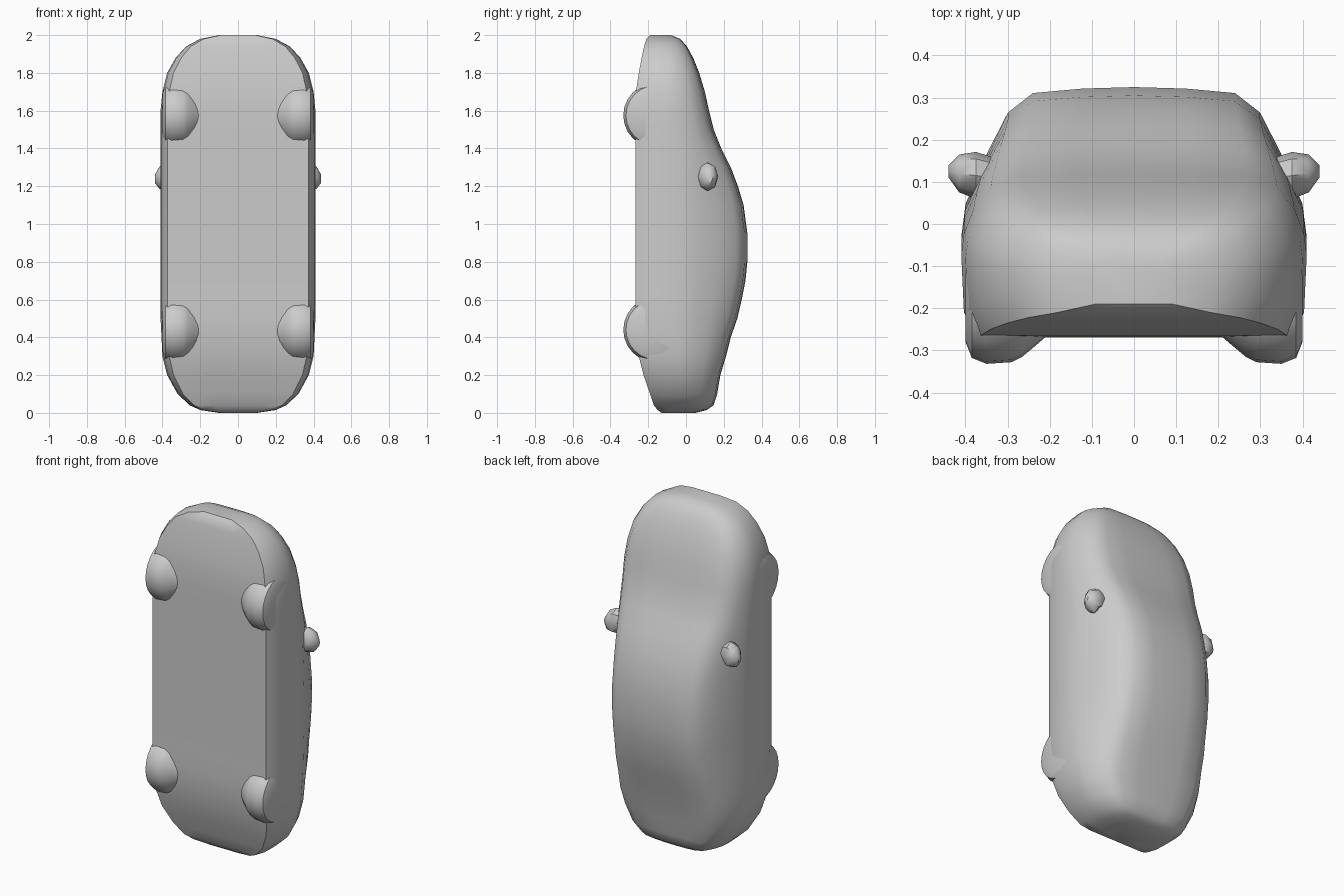
import bpy, math

if "Cube" in bpy.data.objects:
    bpy.data.objects.remove(bpy.data.objects["Cube"])

paint = bpy.data.materials.new("plain grey")
paint.diffuse_color = (0.6, 0.6, 0.6, 1)
paint.use_nodes = True
paint.node_tree.nodes["Principled BSDF"].inputs["Base Color"].default_value = paint.diffuse_color


def loft(name, rings):
    """Skin equal-length closed rings and cap both ends."""
    n = len(rings[0])
    verts = [p for r in rings for p in r]
    faces = [(i * n + j, i * n + (j + 1) % n, (i + 1) * n + (j + 1) % n, (i + 1) * n + j)
             for i in range(len(rings) - 1) for j in range(n)]
    faces += [tuple(reversed(range(n))), tuple(range(len(verts) - n, len(verts)))]
    me = bpy.data.meshes.new(name)
    me.from_pydata(verts, [], faces)
    return finish(name, me)


def finish(name, me, angle=40):
    ob = bpy.data.objects.new(name, me)
    bpy.context.collection.objects.link(ob)
    me.materials.append(paint)
    bpy.ops.object.select_all(action='DESELECT')
    ob.select_set(True)
    bpy.context.view_layer.objects.active = ob
    bpy.ops.object.mode_set(mode='EDIT')
    bpy.ops.mesh.select_all(action='SELECT')
    bpy.ops.mesh.normals_make_consistent(inside=False)
    bpy.ops.object.mode_set(mode='OBJECT')
    bpy.ops.object.shade_smooth_by_angle(angle=math.radians(angle))
    return ob


# Body stations from tail to nose: z, half width, underside y, upper y
stations = [
    (0.0, .10, -.13, .05), (.015, .20, -.15, .11), (.04, .255, -.17, .145), (.10, .32, -.19, .165),
    (.20, .375, -.225, .182), (.30, .40, -.25, .212), (.40, .405, -.265, .237),
    (.50, .41, -.27, .272), (.60, .41, -.268, .295), (.70, .41, -.268, .315),
    (.80, .41, -.268, .325), (.95, .41, -.268, .325), (1.10, .41, -.268, .305),
    (1.20, .41, -.268, .275), (1.30, .41, -.268, .237), (1.40, .41, -.268, .187),
    (1.50, .41, -.268, .147), (1.60, .41, -.268, .122), (1.70, .40, -.265, .10),
    (1.80, .375, -.25, .07), (1.88, .33, -.235, .038), (1.94, .275, -.222, .005),
    (1.98, .20, -.21, -.03), (2.0, .10, -.19, -.08)]

# Upper cross-sections as (width share, height share): rounded cabin and fuller hood
cabin = [(1, 0), (.975, .22), (.85, .56), (.73, .83), (.585, .96), (.3, .99), (0, 1)]
hood = [(1, 0), (.985, .25), (.93, .55), (.83, .82), (.66, .95), (.35, .99), (0, 1)]


def body_ring(z, w, low, top):
    shoulder = min(-.03, (low + top) / 2)
    sill = low + min(.06, .4 * (shoulder - low))
    c = min(1, max(0, (top - .13) / .17))
    half = [(0, low), (.5 * w, low), (.91 * w, low), (.985 * w, sill)]
    for (a, b), (d, e) in zip(cabin, hood):
        half.append((w * (a * c + d * (1 - c)),
                     shoulder + (top - shoulder) * (b * c + e * (1 - c))))
    ring = half + [(-x, y) for x, y in reversed(half[1:-1])]
    return [(x, y, z) for x, y in ring]


loft("car_body", [body_ring(*s) for s in stations])

# Wheels: rounded discs that taper inward, (distance from middle, radius)
wheel = [(.20, .10), (.235, .13), (.265, .155), (.29, .168), (.35, .172), (.385, .158), (.40, .12)]
for side, sname in ((1, "right"), (-1, "left")):
    for z, zname in ((.44, "rear"), (1.575, "front")):
        loft(f"{zname}_{sname}_wheel",
             [[(side * x, -.16 + r * math.cos(t * math.pi / 12), z + r * math.sin(t * math.pi / 12))
               for t in range(24)] for x, r in wheel])

    # Door mirror: faceted pod leaning out of the window pillar
    pod = [(.34, .11, 1.26, .05, .05), (.375, .115, 1.25, .056, .075),
           (.415, .12, 1.245, .045, .06), (.44, .125, 1.24, .015, .022)]
    m = loft(f"{sname}_mirror",
             [[(side * x, y + ry * math.cos(t * math.pi / 4), z + rz * math.sin(t * math.pi / 4))
               for t in range(8)] for x, y, z, ry, rz in pod])
